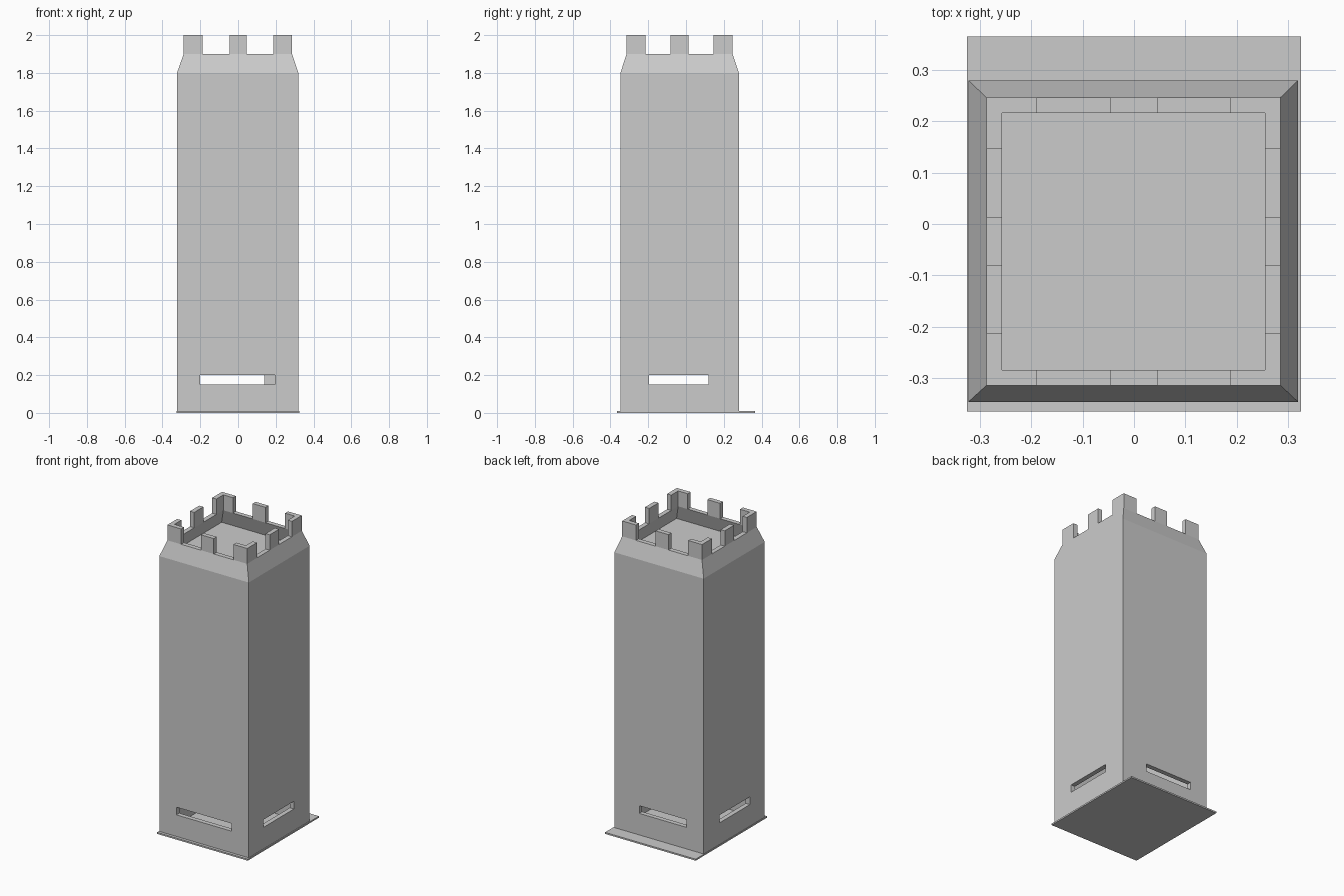
import bpy, bmesh

if "Cube" in bpy.data.objects:
    bpy.data.objects.remove(bpy.data.objects["Cube"])

Z0, Z_EAVE, Z_WALK, Z_TOP = 0.01, 1.80, 1.90, 2.0
T = 0.03                                  # wall thickness
LOW = (-0.323, 0.32, -0.347, 0.28)        # x0, x1, y0, y1 of the shaft
UP = (-0.288, 0.286, -0.315, 0.247)       # same at the parapet


def finish(name, bm):
    bmesh.ops.recalc_face_normals(bm, faces=bm.faces)
    me = bpy.data.meshes.new(name)
    bm.to_mesh(me)
    bm.free()
    ob = bpy.data.objects.new(name, me)
    bpy.context.collection.objects.link(ob)
    return ob


def prism(name, pts, z0, z1):
    bm = bmesh.new()
    face = bm.faces.new([bm.verts.new((x, y, z0)) for x, y in pts])
    ext = bmesh.ops.extrude_face_region(bm, geom=[face], use_keep_orig=True)
    for v in ext["geom"]:
        if isinstance(v, bmesh.types.BMVert):
            v.co.z = z1
    return finish(name, bm)


def box(name, x0, x1, y0, y1, z0, z1):
    return prism(name, [(x0, y0), (x1, y0), (x1, y1), (x0, y1)], z0, z1)


def inset(r, t):
    return (r[0] + t, r[1] - t, r[2] + t, r[3] - t)


# Base plate
box("base_plate", -0.326, 0.326, -0.366, 0.366, 0, Z0)

# Hollow shaft with tapered top, lofted through outer then inner rings
bm = bmesh.new()
rings = []
for (x0, x1, y0, y1), z in [(LOW, Z0), (LOW, Z_EAVE), (UP, Z_WALK),
                            (inset(UP, T), Z_WALK), (inset(LOW, T), Z_EAVE),
                            (inset(LOW, T), Z0)]:
    rings.append([bm.verts.new(p) for p in
                  ((x0, y0, z), (x1, y0, z), (x1, y1, z), (x0, y1, z))])
for i, a in enumerate(rings):
    b = rings[(i + 1) % len(rings)]
    for k in range(4):
        bm.faces.new((a[k], a[(k + 1) % 4], b[(k + 1) % 4], b[k]))
shaft = finish("tower_shaft", bm)

# Slots near the foot of every wall
cutters = [box("front_slot_cutter", -0.2, 0.195, -0.45, -0.2, 0.15, 0.2),
           box("back_slot_cutter", -0.2, 0.14, 0.15, 0.4, 0.15, 0.2),
           box("side_slot_cutter", -0.5, 0.5, -0.195, 0.118, 0.15, 0.2)]
for c in cutters:
    c.hide_render = True
    m = shaft.modifiers.new(c.name, 'BOOLEAN')
    m.operation, m.solver, m.object = 'DIFFERENCE', 'EXACT', c
bpy.context.view_layer.objects.active = shaft
for c in cutters:
    bpy.ops.object.modifier_apply(modifier=c.name)
    bpy.data.objects.remove(c)

# Roof deck inside the parapet
box("roof_deck", *inset(LOW, T), Z_EAVE - 0.01, Z_EAVE)

# L-shaped corner merlons
for sx, cx in ((1, UP[0]), (-1, UP[1])):
    for sy, cy in ((1, UP[2]), (-1, UP[3])):
        a, b = 0.099, 0.101
        shape = [(0, 0), (a, 0), (a, T), (T, T), (T, b), (0, b)]
        prism("corner_merlon", [(cx + sx * u, cy + sy * v) for u, v in shape],
              Z_WALK, Z_TOP)

# Middle merlons
for y in (UP[2], UP[3] - T):
    box("middle_merlon", -0.046, 0.046, y, y + T, Z_WALK, Z_TOP)
for x in (UP[0], UP[1] - T):
    box("side_merlon", x, x + T, -0.082, 0.013, Z_WALK, Z_TOP)
